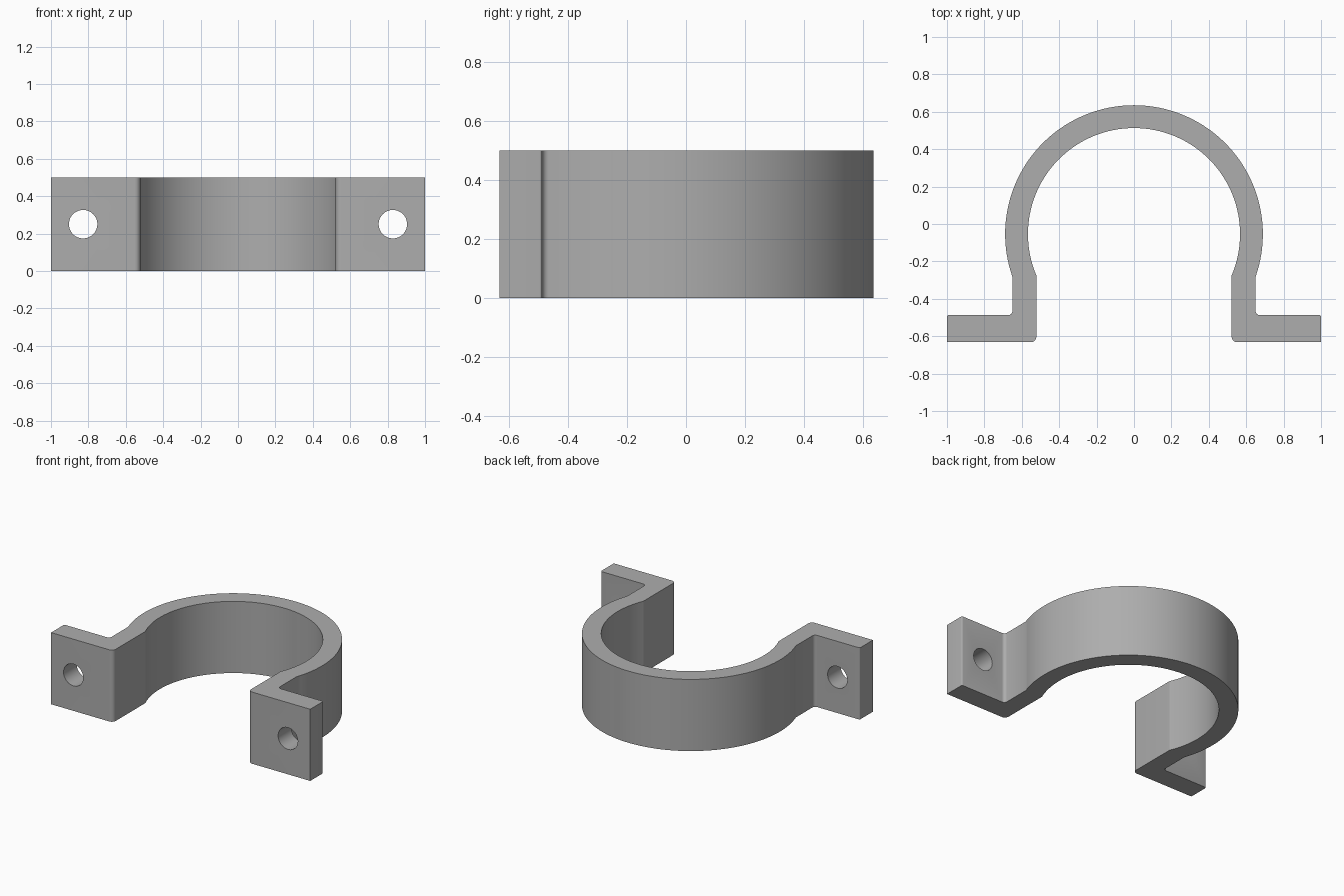
import bpy, bmesh, math

if "Cube" in bpy.data.objects:
    bpy.data.objects.remove(bpy.data.objects["Cube"], do_unlink=True)

HEIGHT = 0.5
CENTRE_Y = -0.054
R_OUT, R_IN = 0.689, 0.567        # ring radii
LEG_OUT, LEG_IN = 0.65, 0.522     # faces of the straight legs
FOOT_FRONT, FOOT_BACK = -0.632, -0.487

grey = bpy.data.materials.new("grey metal")
grey.use_nodes = True
colour = (0.42, 0.42, 0.42, 1)
grey.diffuse_color = colour
grey.node_tree.nodes["Principled BSDF"].inputs["Base Color"].default_value = colour


def arc(cx, cy, r, start, end, steps):
    """Points along a circular arc, angles in radians."""
    return [(cx + r * math.cos(start + (end - start) * i / steps),
             cy + r * math.sin(start + (end - start) * i / steps))
            for i in range(steps + 1)]


def ring(r, leg_x):
    """Quarter-plus arc from the crown down to where it meets the leg."""
    return arc(0, CENTRE_Y, r, math.pi / 2, -math.acos(leg_x / r), 40)


# Left half of the outline: outer side down, around the foot, inner side up
bend, fillet, corner = 0.03, 0.022, 0.01
half_pi = math.pi / 2
outer = ring(R_OUT, LEG_OUT)
outer += arc(LEG_OUT + fillet, FOOT_BACK + fillet, fillet, math.pi, 3 * half_pi, 6)
outer += arc(1 - corner, FOOT_BACK - corner, corner, half_pi, 0, 4)
outer += [(1, FOOT_FRONT)]
inner = arc(LEG_IN + bend, FOOT_FRONT + bend, bend, 3 * half_pi, math.pi, 6)
inner += ring(R_IN, LEG_IN)[::-1]
left = outer + inner
# Mirrored half runs back from the inner crown to the outer crown
right = [(-x, y) for x, y in left[::-1][1:-1]]

# Extrude the outline into the clamp
bm = bmesh.new()
face = bm.faces.new([bm.verts.new((x, y, 0)) for x, y in left + right])
extruded = bmesh.ops.extrude_face_region(bm, geom=[face])
top = [v for v in extruded["geom"] if isinstance(v, bmesh.types.BMVert)]
bmesh.ops.translate(bm, verts=top, vec=(0, 0, HEIGHT))
bmesh.ops.recalc_face_normals(bm, faces=bm.faces)
mesh = bpy.data.meshes.new("pipe_clamp")
bm.to_mesh(mesh)
bm.free()
clamp = bpy.data.objects.new("pipe_clamp", mesh)
bpy.context.collection.objects.link(clamp)
mesh.materials.append(grey)

# Screw holes through both feet
for side in (-1, 1):
    bpy.ops.mesh.primitive_cylinder_add(
        vertices=48, radius=0.076, depth=0.4, rotation=(half_pi, 0, 0),
        location=(side * 0.828, -0.56, HEIGHT / 2))
    cutter = bpy.context.object
    cutter.name = "screw_hole_cutter"
    cutter.hide_render = True
    cutter.data.materials.append(grey)
    bpy.ops.object.select_all(action="DESELECT")
    clamp.select_set(True)
    bpy.context.view_layer.objects.active = clamp
    cut = clamp.modifiers.new("screw_hole", "BOOLEAN")
    cut.operation, cut.solver, cut.object = "DIFFERENCE", "EXACT", cutter
    bpy.ops.object.modifier_apply(modifier=cut.name)
    bpy.data.objects.remove(cutter, do_unlink=True)

bpy.ops.object.shade_smooth_by_angle(angle=math.radians(20))
